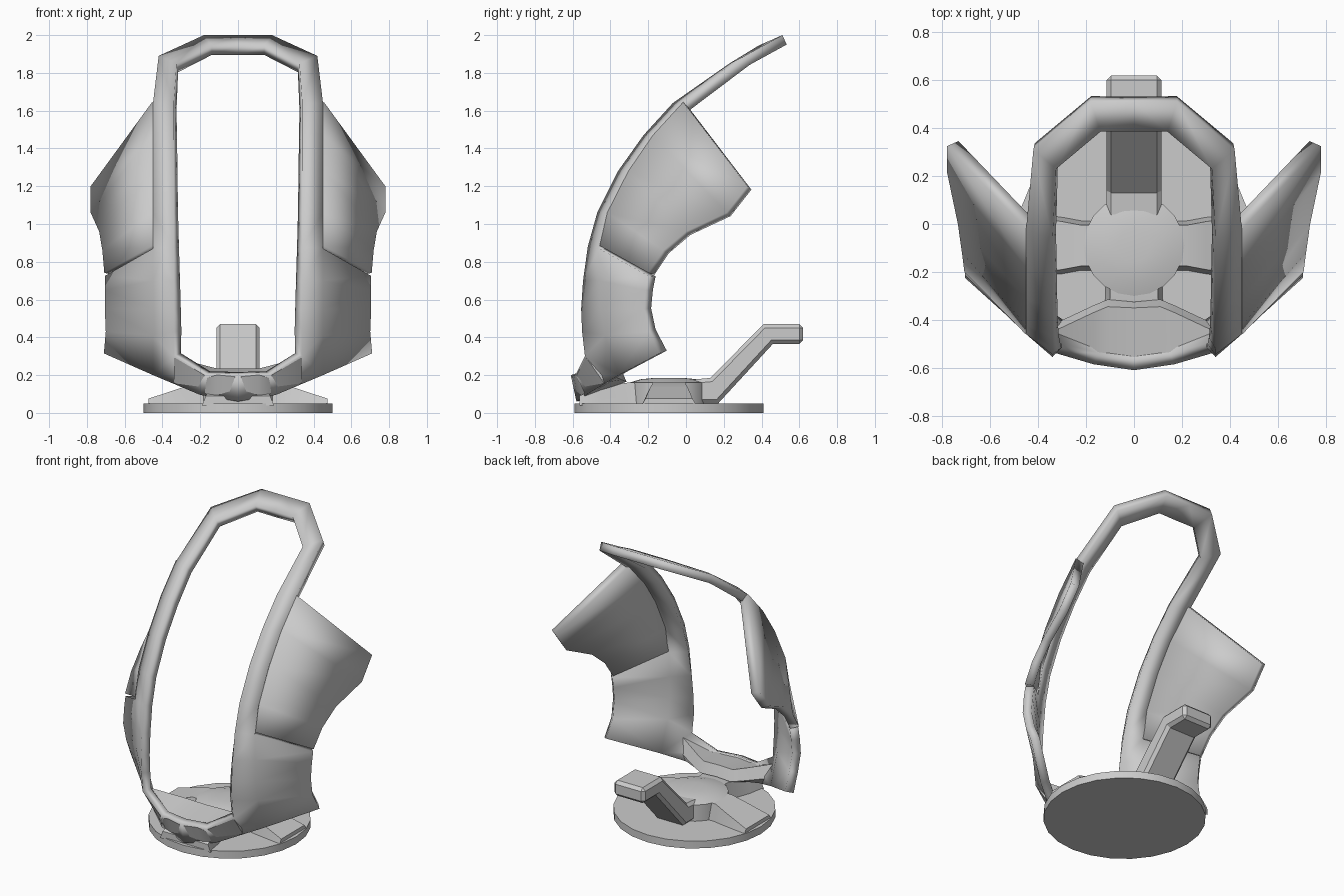
import bpy, bmesh, math
from mathutils import Matrix, Vector

if "Cube" in bpy.data.objects:
    bpy.data.objects.remove(bpy.data.objects["Cube"])


def make(name, verts, faces, fix=True):
    me = bpy.data.meshes.new(name)
    me.from_pydata(verts, [], faces)
    if fix:
        bm = bmesh.new()
        bm.from_mesh(me)
        bmesh.ops.recalc_face_normals(bm, faces=bm.faces)
        bm.to_mesh(me)
        bm.free()
    ob = bpy.data.objects.new(name, me)
    bpy.context.collection.objects.link(ob)
    return ob


def smooth(ob, angle=30):
    bpy.ops.object.select_all(action='DESELECT')
    ob.select_set(True)
    bpy.context.view_layer.objects.active = ob
    bpy.ops.object.shade_smooth_by_angle(angle=math.radians(angle))


def mirror(ob):
    m = ob.modifiers.new("mirror", 'MIRROR')
    m.use_clip = True
    m.merge_threshold = 0.002


def shell(name, verts, faces, thickness):
    """Mirrored sheet thickened inward."""
    ob = make(name, verts, faces, False)
    mirror(ob)
    s = ob.modifiers.new("thickness", 'SOLIDIFY')
    s.thickness = thickness
    s.offset = -1
    smooth(ob)
    return ob


def loft(name, sections, caps=(True, True)):
    n = len(sections[0])
    verts = [p for s in sections for p in s]
    faces = [(i * n + j, i * n + (j + 1) % n, (i + 1) * n + (j + 1) % n, (i + 1) * n + j)
             for i in range(len(sections) - 1) for j in range(n)]
    if caps[0]:
        faces.append(tuple(range(n)))
    if caps[1]:
        faces.append(tuple(range(len(verts) - n, len(verts))))
    return make(name, verts, faces)


CY = -0.09  # base centre in y


def lathe(name, rings, seg):
    secs = [[(r * math.cos(2 * math.pi * k / seg), CY + r * math.sin(2 * math.pi * k / seg), z)
             for k in range(seg)] for r, z in rings]
    ob = loft(name, secs)
    smooth(ob)
    return ob


# base disc and domed hub
lathe("base_disc", [(0.5, 0), (0.5, 0.05)], 24)
lathe("base_hub", [(0.21, 0.04), (0.21, 0.16), (0.15, 0.178), (0.07, 0.186)], 20)


# flared spokes: left, right and front
def spoke(name, angle, path):
    rot = Matrix.Rotation(angle, 3, 'Z')
    secs = []
    for r, w, z in path:
        pts = [(r, -w - 0.02, 0.04), (r, w + 0.02, 0.04), (r, w, z), (r, -w, z)]
        secs.append([rot @ Vector(p) + Vector((0, CY, 0)) for p in pts])
    smooth(loft(name, secs))


side = [(0.1, 0.085, 0.16), (0.22, 0.085, 0.16), (0.3, 0.1, 0.133), (0.475, 0.125, 0.075)]
spoke("right_spoke", 0, side)
spoke("left_spoke", math.pi, side)
spoke("front_spoke", -math.pi / 2, [(0.1, 0.1, 0.16), (0.22, 0.1, 0.16), (0.36, 0.15, 0.14), (0.475, 0.17, 0.09)])

# bent rear arm
prof = [(0.02, 0.05), (0.17, 0.05), (0.46, 0.365), (0.62, 0.365), (0.62, 0.47),
        (0.41, 0.47), (0.13, 0.185), (0.02, 0.175)]
arm = loft("rear_arm", [[(x, y, z) for y, z in prof] for x in (-0.115, 0.115)])
b = arm.modifiers.new("bevel", 'BEVEL')
b.width = 0.02
b.segments = 1
b.limit_method = 'ANGLE'
b.angle_limit = math.radians(60)

# open frame: inner and outer edge from bottom centre to top centre
inner = [(0, -.61, .2), (.17, -.585, .2), (.34, -.535, .3), (.34, -.55, .43), (.34, -.555, .55),
         (.34, -.545, .7), (.34, -.52, .88), (.34, -.47, 1.06), (.34, -.36, 1.28),
         (.34, -.225, 1.47), (.34, -.07, 1.64), (.325, .23, 1.85), (.14, .385, 1.945), (0, .385, 1.945)]
outer = [(0, -.58, .06), (.2, -.53, .095), (.45, -.355, .2), (.45, -.43, .41), (.45, -.455, .55),
         (.45, -.46, .7), (.45, -.46, .87), (.45, -.42, 1.06), (.45, -.31, 1.28),
         (.45, -.18, 1.47), (.45, -.02, 1.64), (.42, .31, 1.89), (.18, .51, 2.0), (0, .51, 2.0)]
# lower cheek plates grow out of frame rows 2 to 6
cheek = [(.71, -.14, .315), (.7, -.2, .43), (.705, -.225, .55), (.705, -.215, .65), (.705, -.2, .725)]
n = len(inner)
faces = [(i, n + i, n + i + 1, i + 1) for i in range(n - 1)]
faces += [(n + 2 + i, 2 * n + i, 2 * n + i + 1, n + 3 + i) for i in range(4)]
shell("frame_and_cheeks", inner + outer + cheek, faces, 0.055)

# thick lip closing the bottom of the frame
lip = [[(x, y, z) for y, z in s] for x, s in (
    (0, [(-.608, .2), (-.35, .235), (-.325, .165), (-.57, .06)]),
    (.11, [(-.594, .2), (-.345, .235), (-.315, .165), (-.55, .078)]),
    (.17, [(-.583, .2), (-.37, .25), (-.34, .175), (-.535, .09)]),
    (.34, [(-.533, .3), (-.45, .295), (-.42, .21), (-.435, .16)]))]
lip_ob = loft("frame_lip", lip, (False, True))
mirror(lip_ob)
smooth(lip_ob)

# upper side panels, split from the frame by a narrow gap
p_in = [(.455, -.457, .885), (.455, -.417, 1.06), (.455, -.305, 1.28), (.455, -.175, 1.47), (.455, -.015, 1.645)]
p_out = [(.708, -.2, .742), (.718, -.12, .86), (.735, 0, .96), (.78, .215, 1.06), (.78, .325, 1.2)]
shell("side_panels", p_in + p_out, [(i, 5 + i, 6 + i, i + 1) for i in range(4)], 0.055)
